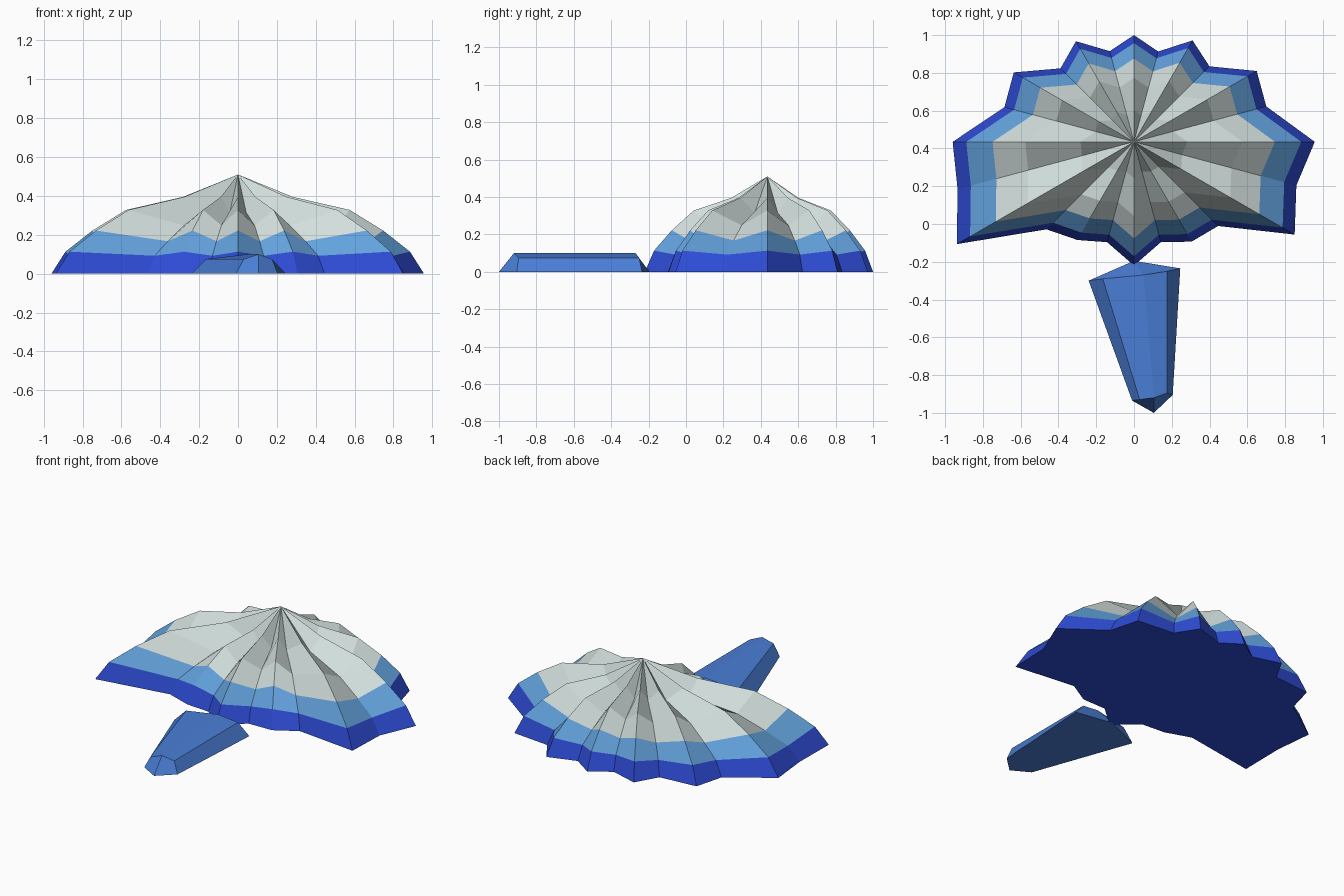
import bpy, math

if "Cube" in bpy.data.objects:
    bpy.data.objects.remove(bpy.data.objects["Cube"])


def material(name, rgb):
    """Flat colour given as sRGB 0-255, stored as linear."""
    lin = [((c / 255 + 0.055) / 1.055) ** 2.4 for c in rgb]
    m = bpy.data.materials.new(name)
    m.diffuse_color = (*lin, 1)
    m.use_nodes = True
    m.node_tree.nodes["Principled BSDF"].inputs["Base Color"].default_value = m.diffuse_color
    return m


def mesh_object(name, verts, faces, mats):
    me = bpy.data.meshes.new(name)
    me.from_pydata(verts, [], faces)
    for m in mats:
        me.materials.append(m)
    ob = bpy.data.objects.new(name, me)
    bpy.context.collection.objects.link(ob)
    return ob


rim_blue = material("deep blue", (46, 76, 214))
mid_blue = material("sky blue", (99, 162, 221))
pale_grey = material("pale grey", (210, 223, 221))
stem_blue = material("stem blue", (74, 126, 214))

# Pleated cap: rim radius every 15 degrees, clockwise from the back
CX, CY, APEX = 0.0, 0.435, 0.51
rim = [0.565, 0.495, 0.62, 0.565, 0.75, 0.725, 0.957, 0.89,
       0.982, 0.63, 0.61, 0.55, 0.655, 0.55, 0.60, 0.655,
       1.083, 0.967, 0.96, 0.71, 0.735, 0.55, 0.615, 0.497]
# (share of rim radius, ridge height, valley height)
rings = [(1.0, 0.0, 0.0), (0.925, 0.113, 0.092), (0.78, 0.222, 0.167),
         (0.60, 0.328, 0.248), (0.295, 0.395, 0.315)]
n = len(rim)
verts, faces = [], []
for share, ridge, valley in rings:
    for i, r in enumerate(rim):
        a = math.radians(15 * i)
        verts.append((CX + r * share * math.sin(a), CY + r * share * math.cos(a),
                      valley if i % 2 else ridge))
verts.append((CX, CY, APEX))
for k in range(len(rings) - 1):
    for i in range(n):
        j = (i + 1) % n
        faces.append((k * n + j, k * n + i, (k + 1) * n + i, (k + 1) * n + j))
top = (len(rings) - 1) * n
faces += [(top + (i + 1) % n, top + i, len(verts) - 1) for i in range(n)]
faces.append(tuple(range(n)))  # flat underside
cap = mesh_object("pleated_cap", verts, faces, [rim_blue, mid_blue, pale_grey])

# Colour bands follow the rings; the underside matches the rim
for p in cap.data.polygons:
    band = p.index // n
    p.material_index = 0 if p.index == len(faces) - 1 else min(band, 2)

# Stem: six-sided slab with bevelled sides and a low ridge on top
base = [(-0.24, -0.30), (0.0, -0.195), (0.245, -0.235),
        (0.205, -0.905), (0.105, -1.0), (-0.01, -0.935)]
upper = [(-0.165, -0.29, 0.075), (0.05, -0.27, 0.1), (0.175, -0.25, 0.075),
         (0.175, -0.895, 0.075), (0.105, -0.92, 0.1), (0.03, -0.93, 0.075)]
sv = [(x, y, 0) for x, y in base] + upper
sf = [((i + 1) % 6, i, 6 + i, 6 + (i + 1) % 6) for i in range(6)]
sf += [(0, 1, 2, 3, 4, 5), (7, 6, 11, 10), (8, 7, 10, 9)]
mesh_object("stem", sv, sf, [stem_blue])
